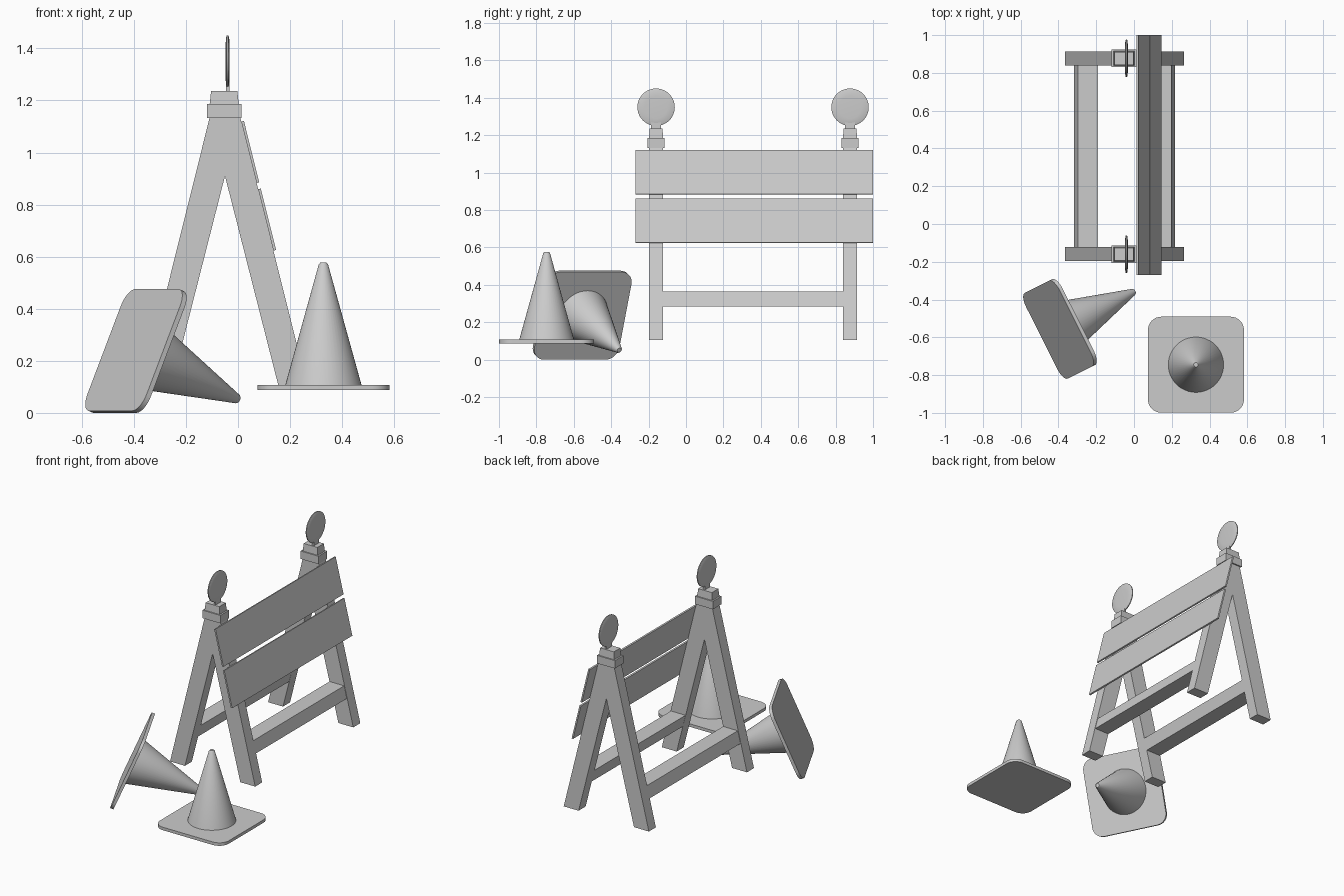
import bpy, bmesh, math
from mathutils import Matrix, Vector

if "Cube" in bpy.data.objects:
    bpy.data.objects.remove(bpy.data.objects["Cube"])

CX = -0.05                     # barricade centre line in x
POSTS = (-0.16, 0.877)         # y of the two A-frames
HALF = 0.037                   # half leg thickness in y


def finish(name, bm, matrix=None, smooth=False):
    bmesh.ops.recalc_face_normals(bm, faces=bm.faces)
    me = bpy.data.meshes.new(name)
    bm.to_mesh(me)
    bm.free()
    ob = bpy.data.objects.new(name, me)
    bpy.context.collection.objects.link(ob)
    if matrix:
        ob.matrix_world = matrix
    if smooth:
        bpy.ops.object.select_all(action='DESELECT')
        ob.select_set(True)
        bpy.context.view_layer.objects.active = ob
        bpy.ops.object.shade_smooth_by_angle(angle=math.radians(35))
    return ob


def prism(name, profile, y0, y1):
    """Extrude an x-z profile from y0 to y1."""
    bm = bmesh.new()
    f = bm.faces.new([bm.verts.new((x, y0, z)) for x, z in profile])
    ext = bmesh.ops.extrude_face_region(bm, geom=[f])['geom']
    vs = [v for v in ext if isinstance(v, bmesh.types.BMVert)]
    bmesh.ops.translate(bm, vec=(0, y1 - y0, 0), verts=vs)
    return finish(name, bm)


def block(name, x, y, z0, z1, sx, sy, taper=1.0):
    """Box with an optionally narrower top."""
    bm = bmesh.new()
    bmesh.ops.create_cube(bm, size=1)
    for v in bm.verts:
        t = taper if v.co.z > 0 else 1
        v.co = (x + v.co.x * sx * t, y + v.co.y * sy * t, z1 if v.co.z > 0 else z0)
    return finish(name, bm)


def lathe(name, rings, matrix, segs=48):
    """Closed solid of revolution about local z from (radius, z) rings."""
    bm = bmesh.new()
    loops = [[bm.verts.new((r * math.cos(2 * math.pi * i / segs),
                            r * math.sin(2 * math.pi * i / segs), z))
              for i in range(segs)] for r, z in rings]
    for a, b in zip(loops, loops[1:]):
        for i in range(segs):
            j = (i + 1) % segs
            bm.faces.new((a[i], a[j], b[j], b[i]))
    bm.faces.new(loops[0])
    bm.faces.new(loops[-1])
    return finish(name, bm, matrix, True)


def traffic_cone(name, matrix):
    # rounded square foot, centred on the local origin
    bm = bmesh.new()
    bmesh.ops.create_cube(bm, size=1)
    bmesh.ops.scale(bm, vec=(0.508, 0.508, 0.02), verts=bm.verts)
    corners = [e for e in bm.edges if abs(e.verts[0].co.z - e.verts[1].co.z) > 0.01]
    bmesh.ops.bevel(bm, geom=corners, offset=0.07, segments=8, profile=0.5,
                    affect='EDGES')
    finish(name + "_base", bm, matrix, True)
    # tapered body with a slightly rounded tip
    lathe(name + "_body", [(0.147, 0.008), (0.018, 0.473), (0.012, 0.48)], matrix)


def outer(z):
    """Offset from the centre line to the outer face of a leg."""
    return 0.06 + (1.13 - z) * 0.249


# A-frames, caps and warning lamps
for side, y in zip(("front", "back"), POSTS):
    top, foot, crotch = 1.135, 0.105, 0.91
    half = [(outer(top), top), (outer(foot), foot), (0.205, foot)]
    profile = ([(CX + x, z) for x, z in half] + [(CX, crotch)]
               + [(CX - x, z) for x, z in reversed(half)])
    prism(side + "_a_frame", profile, y - HALF, y + HALF)
    block(side + "_cap", CX - 0.003, y, 1.133, 1.186, 0.133, 0.092)
    block(side + "_lamp_holder", CX - 0.003, y, 1.184, 1.236, 0.112, 0.076, 0.9)
    block(side + "_lamp_neck", -0.04, y, 1.23, 1.27, 0.013, 0.055)
    lathe(side + "_lamp_disc",
          [(0.06, -0.008), (0.092, -0.006), (0.1, -0.003),
           (0.1, 0.003), (0.092, 0.006), (0.06, 0.008)],
          Matrix.Translation((-0.04, y, 1.35)) @ Matrix.Rotation(math.pi / 2, 4, 'Y'))

# Cross bars between the legs
for label, s in (("left", -1), ("right", 1)):
    pts = [(outer(z) - d, z) for z, d in
           ((0.285, 0.003), (0.365, 0.003), (0.365, 0.111), (0.285, 0.111))]
    prism(label + "_cross_bar", [(CX + s * x, z) for x, z in pts],
          POSTS[0] + HALF - 0.002, POSTS[1] - HALF + 0.002)

# Slanted warning boards on the right-hand legs
for label, zt, zb in (("upper", 1.119, 0.883), ("lower", 0.859, 0.623)):
    prism(label + "_board",
          [(CX + outer(zt), zt), (CX + outer(zt) + 0.01, zt + 0.0025),
           (CX + outer(zb) + 0.01, zb + 0.0025), (CX + outer(zb), zb)],
          -0.27, 1.0)

# Standing cone and fallen cone
traffic_cone("standing_cone", Matrix.Translation((0.328, -0.745, 0.097)))
axis = Vector((0.823, 0.413, -0.39)).normalized()
u = Vector((axis.y, -axis.x, 0)).normalized()
rot = Matrix((u, axis.cross(u), axis)).transposed().to_4x4()
traffic_cone("fallen_cone", Matrix.Translation((-0.392, -0.555, 0.238)) @ rot)
